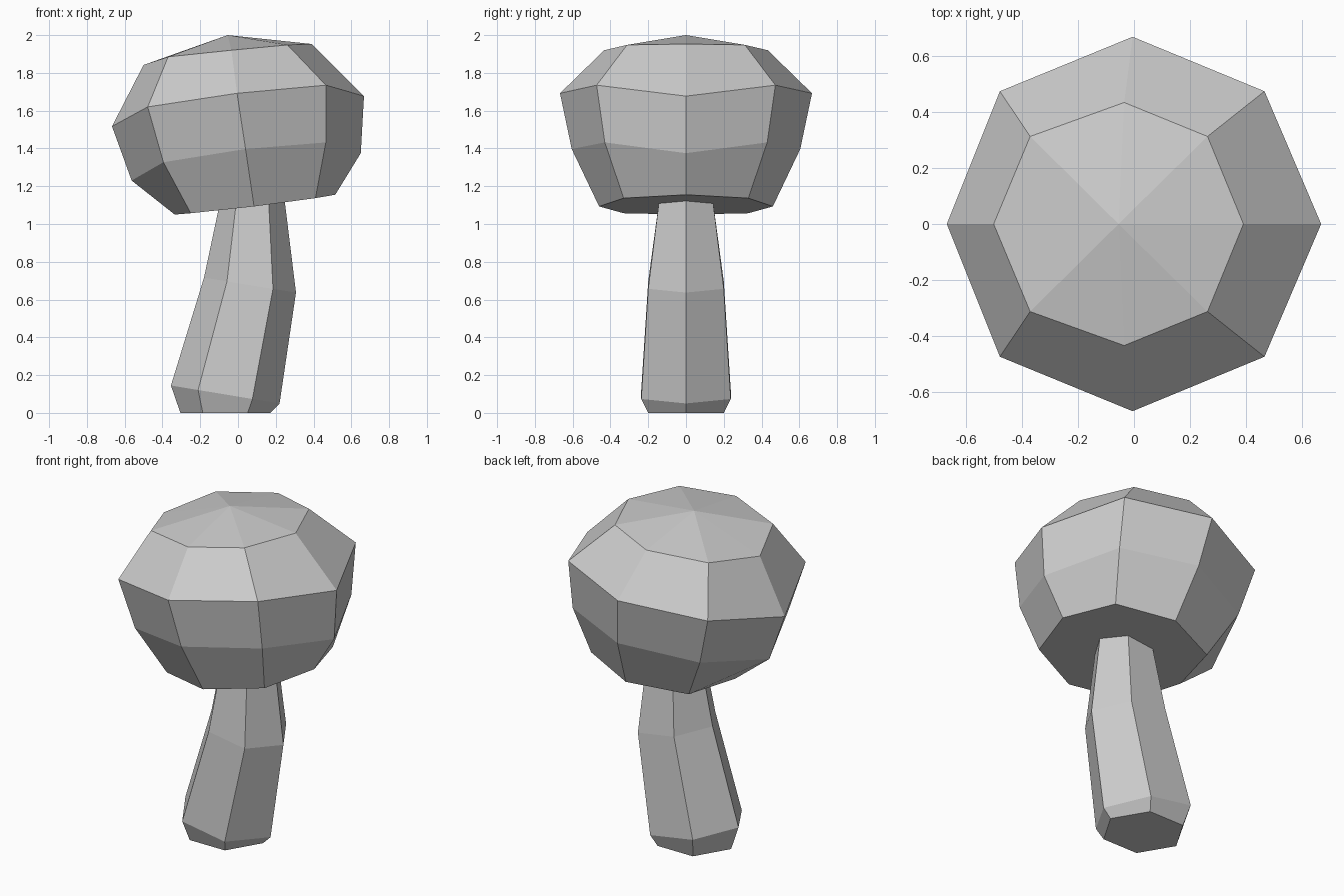
import bpy

if "Cube" in bpy.data.objects:
    bpy.data.objects.remove(bpy.data.objects["Cube"])


def loft(name, half_rings, apex=None):
    """Skin rings given as half outlines (y >= 0, +x end to -x end), mirrored across y = 0."""
    verts, faces = [], []
    for half in half_rings:
        verts += half + [(x, -y, z) for x, y, z in reversed(half[1:-1])]
    n = len(half_rings[0]) * 2 - 2
    for r in range(len(half_rings) - 1):
        for i in range(n):
            a, b = r * n + i, r * n + (i + 1) % n
            faces.append((a, b, b + n, a + n))
    faces.append(tuple(reversed(range(n))))
    top = len(verts) - n
    if apex:
        verts.append(apex)
        faces += [(top + i, top + (i + 1) % n, top + n) for i in range(n)]
    else:
        faces.append(tuple(range(top, top + n)))
    mesh = bpy.data.meshes.new(name)
    mesh.from_pydata(verts, [], faces)
    obj = bpy.data.objects.new(name, mesh)
    bpy.context.collection.objects.link(obj)
    return obj


def hexagon(x_right, z_right, x_left, z_left, y):
    """Half outline of a tilted hexagon between its right and left corners."""
    def at(t):
        return x_right + (x_left - x_right) * t, z_right + (z_left - z_right) * t
    return [(at(t)[0], w, at(t)[1]) for t, w in ((0, 0), (.25, y), (.75, y), (1, 0))]


# Bent six-sided stem, its top end tucked into the cap
loft("stem", [
    hexagon(.17, 0, -.305, 0, .2),
    hexagon(.22, .05, -.355, .145, .237),
    hexagon(.307, .637, -.18, .716, .2),
    hexagon(.245, 1.14, -.09, 1.14, .14),
])

# Leaning eight-sided cap
loft("cap", [
    [(.515, 0, 1.155), (.41, .33, 1.137), (.085, .46, 1.093), (-.25, .33, 1.057), (-.335, 0, 1.05)],
    [(.65, 0, 1.375), (.465, .43, 1.432), (.04, .605, 1.397), (-.395, .43, 1.327), (-.563, 0, 1.23)],
    [(.667, 0, 1.677), (.465, .473, 1.735), (-.005, .667, 1.692), (-.478, .473, 1.62), (-.667, 0, 1.517)],
    [(.39, 0, 1.953), (.262, .312, 1.948), (-.035, .433, 1.92), (-.37, .312, 1.885), (-.5, 0, 1.842)],
], apex=(-.055, 0, 2))
